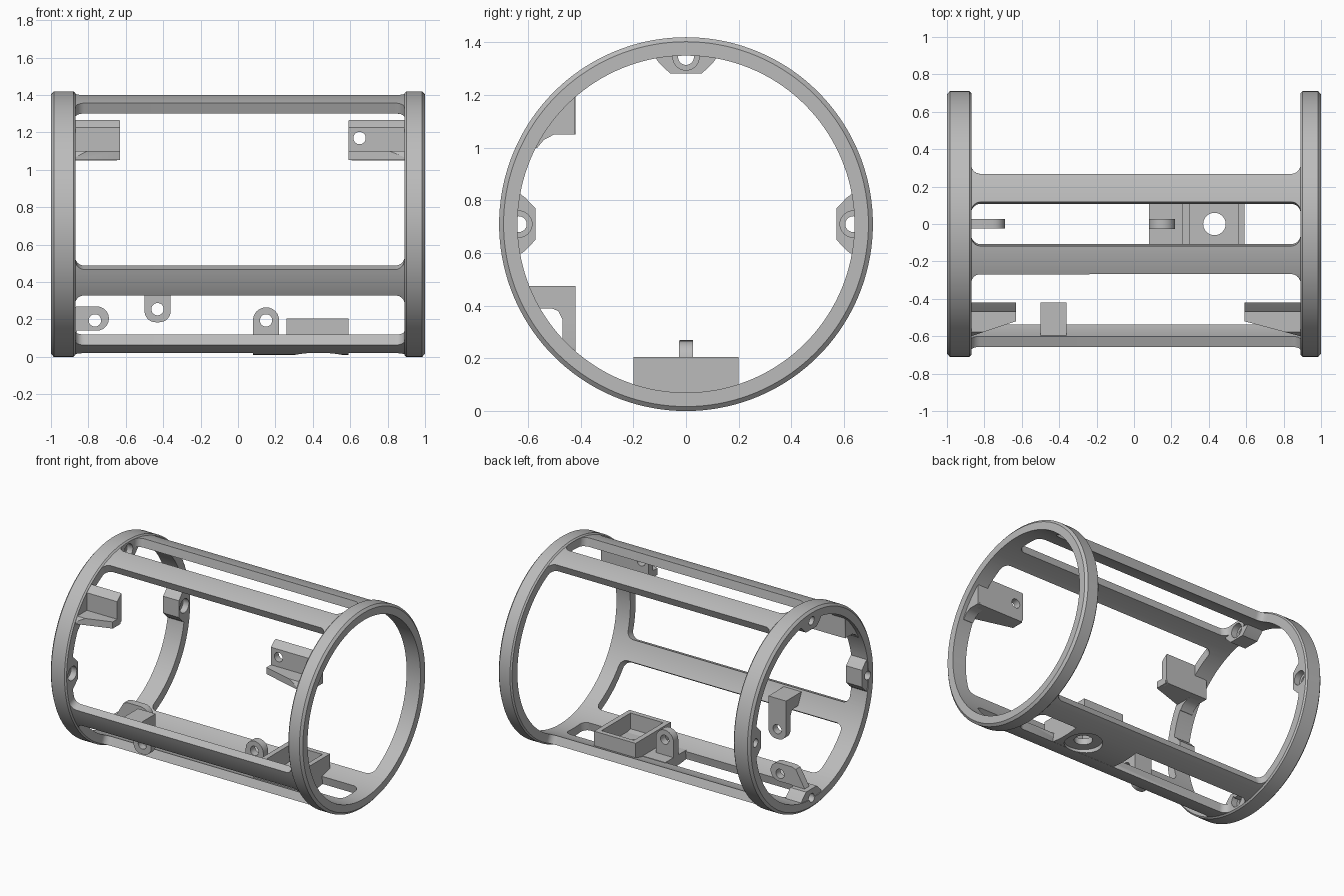
import bpy, bmesh
from math import sin, cos, pi, radians, sqrt

if "Cube" in bpy.data.objects:
    bpy.data.objects.remove(bpy.data.objects["Cube"], do_unlink=True)

CZ = 0.71                    # height of the tube axis
R_OUT, R_IN = 0.70, 0.64     # bar shell radii
XL, XR = -0.87, 0.89         # inner faces of the two end rings

grey = bpy.data.materials.new("light_grey")
grey.use_nodes = True
grey.diffuse_color = (0.5, 0.5, 0.5, 1)
grey.node_tree.nodes["Principled BSDF"].inputs["Base Color"].default_value = (0.5, 0.5, 0.5, 1)


def finish(name, bm):
    bmesh.ops.recalc_face_normals(bm, faces=bm.faces)
    me = bpy.data.meshes.new(name)
    bm.to_mesh(me)
    bm.free()
    me.materials.append(grey)
    ob = bpy.data.objects.new(name, me)
    bpy.context.collection.objects.link(ob)
    return ob


def loft(name, loops, closed=False):
    """Skin a row of equal-length vertex loops."""
    bm = bmesh.new()
    rows = [[bm.verts.new(p) for p in loop] for loop in loops]
    n = len(rows[0])
    for i in range(len(rows) - (not closed)):
        a, b = rows[i], rows[(i + 1) % len(rows)]
        for j in range(n):
            k = (j + 1) % n
            bm.faces.new((a[j], a[k], b[k], b[j]))
    if not closed:
        bm.faces.new(rows[0])
        bm.faces.new(rows[-1])
    return finish(name, bm)


def prism(name, pts, lo, hi, axis):
    """Extrude a flat outline along x, y or z."""
    place = {"x": lambda p, d: (d, p[0], p[1]),
             "y": lambda p, d: (p[0], d, p[1]),
             "z": lambda p, d: (p[0], p[1], d)}[axis]
    return loft(name, [[place(p, d) for p in pts] for d in (lo, hi)])


def arc(c, r, a0, a1, n=12):
    return [(c[0] + r * cos(radians(a0 + (a1 - a0) * i / n)),
             c[1] + r * sin(radians(a0 + (a1 - a0) * i / n))) for i in range(n + 1)]


def rounded(x0, x1, z0, z1, r):
    return (arc((x1 - r, z1 - r), r, 0, 90, 6) + arc((x0 + r, z1 - r), r, 90, 180, 6)
            + arc((x0 + r, z0 + r), r, 180, 270, 6) + arc((x1 - r, z0 + r), r, 270, 360, 6))


def box(name, x0, x1, y0, y1, z0, z1):
    return prism(name, [(x0, y0), (x1, y0), (x1, y1), (x0, y1)], z0, z1, "z")


def rod(c, r, lo, hi, axis, n=40):
    return prism("cutter", arc(c, r, 0, 360, n)[:-1], lo, hi, axis)


def boolean(ob, tool, op="DIFFERENCE", keep=False):
    m = ob.modifiers.new("cut", "BOOLEAN")
    m.operation, m.object, m.solver = op, tool, "EXACT"
    bpy.context.view_layer.objects.active = ob
    bpy.ops.object.modifier_apply(modifier=m.name)
    if not keep:
        bpy.data.objects.remove(tool, do_unlink=True)


def polar(x, r, a):
    """Point on the tube; the angle runs from the top towards the back."""
    return (x, r * sin(a), CZ + r * cos(a))


# Tube shell with a raised chamfered band at each end
profile = [(-1, R_IN), (-1, 0.693), (-0.985, 0.71), (-0.88, 0.71), (XL, R_OUT),
           (XR, R_OUT), (0.9, 0.71), (0.985, 0.71), (1, 0.693), (1, R_IN)]
SEG = 144
shell = loft("cage_shell", [[polar(x, r, 2 * pi * i / SEG) for x, r in profile]
                            for i in range(SEG)], closed=True)


# Rounded windows that leave five long bars
def window(a0, a1, r=0.05):
    a0, a1 = radians(a0), radians(a1)
    c = r / 0.67
    mid = int((a1 - a0) / 0.06) + 1
    steps = [c * (1 - cos(pi / 2 * i / 7)) for i in range(8)]
    angles = ([a0 + s for s in steps]
              + [a0 + c + (a1 - a0 - 2 * c) * i / mid for i in range(1, mid)]
              + [a1 - s for s in reversed(steps)])
    loops = []
    for a in angles:
        t = max(0, 1 - min(a - a0, a1 - a) / c)
        inset = r * (1 - sqrt(max(0, 1 - t * t)))
        l, h = XL + inset, XR - inset
        loops.append([polar(l, 0.55, a), polar(h, 0.55, a), polar(h, 0.8, a), polar(l, 0.8, a)])
    return loft("cutter", loops)


for span in ((-9.7, 9.7), (22.5, 157.5), (170.3, 189.7), (202.5, 237), (249.7, 337.5)):
    boolean(shell, window(*span))

# Four screw bosses on the right-hand ring
for side, turn in (("top", 0), ("back", 90), ("bottom", 180), ("front", 270)):
    a = radians(turn)
    spot = lambda u, r: (u * cos(a) + r * sin(a), CZ - u * sin(a) + r * cos(a))
    boss = prism(side + "_screw_boss",
                 [spot(-0.13, 0.65), spot(-0.1, 0.61), spot(-0.06, 0.572),
                  spot(0.06, 0.572), spot(0.1, 0.61), spot(0.13, 0.65)], -0.995, XL, "x")
    for r, lo, hi in ((0.03, -1.1, -0.8), (0.05, -0.915, -0.8)):
        hole = rod(spot(0, 0.635), r, lo, hi, "x")
        boolean(boss, hole, keep=True)
        boolean(shell, hole)

# Upper front brackets: plate, sloping shelf and web into the ring
for side, s, tip, ring in (("right", -1, 0.63, 0.87), ("left", 1, 0.59, 0.89)):
    x = lambda *v: sorted(s * k for k in v)
    plate = prism(side + "_bracket_plate", rounded(*x(tip, 0.96), 1.05, 1.28, 0.025),
                  -0.47, -0.42, "y")
    shelf = prism(side + "_bracket_shelf",
                  [(s * tip, -0.43), (s * tip, -0.52), (s * ring, -0.6),
                   (s * 0.96, -0.6), (s * 0.96, -0.43)], 1.052, 1.1, "z")
    web = prism(side + "_bracket_web",
                [(-0.421, 1.051), (-0.421, 1.22), (-0.40, 1.26), (-0.37, 1.29), (-0.5, 1.29),
                 (-0.62, 1.1), (-0.6, 0.99), (-0.565, 1.0), (-0.54, 1.03), (-0.5, 1.051)],
                *x(ring, 0.97), "x")
    for part in (plate, shelf, web):
        boolean(part, rod((0, CZ), 0.698, -1.2, 1.2, "x", SEG), "INTERSECT")
    if s > 0:
        boolean(plate, rod((0.65, 1.17), 0.033, -0.6, -0.3, "y"))

# Hanging tab on the front bar
arm = prism("hanging_tab_arm",
            [(-0.62, 0.39), (-0.51, 0.39), (-0.485, 0.38), (-0.47, 0.35), (-0.42, 0.35),
             (-0.42, 0.475), (-0.62, 0.475)], -0.5, -0.36, "x")
boolean(arm, rod((0, CZ), 0.67, -1.2, 1.2, "x", SEG), "INTERSECT")
leg = prism("hanging_tab_leg",
            [(-0.36, 0.36), (-0.5, 0.36)] + arc((-0.44, 0.245), 0.06, 180, 270, 6)
            + arc((-0.42, 0.245), 0.06, 270, 360, 6), -0.47, -0.42, "y")
boolean(leg, rod((-0.43, 0.255), 0.033, -0.6, -0.3, "y"))

# Lower tab reaching in from the right-hand ring
tab = prism("ring_tab", [(-0.96, 0.1), (-0.87, 0.1), (-0.86, 0.14)]
            + arc((-0.755, 0.205), 0.065, -90, 90) + [(-0.86, 0.27), (-0.89, 0.26), (-0.96, 0.14)],
            -0.025, 0.027, "y")
boolean(tab, rod((-0.765, 0.195), 0.033, -0.1, 0.1, "y"))

# Upright tab on the tray
lug = prism("tray_tab", [(0.08, 0.06), (0.22, 0.06)] + arc((0.15, 0.195), 0.07, 0, 180),
            -0.027, 0.027, "y")
boolean(lug, rod((0.15, 0.195), 0.033, -0.1, 0.1, "y"))

# Tray: floor filling the bottom slot, and a walled frame
floor = prism("tray_floor", arc((0, CZ), 0.699, 260, 280) + [(0.12, 0.085), (-0.12, 0.085)],
              0.08, 0.59, "x")
wall_outline = arc((0, CZ), 0.67, 252.6, 287.4) + [(0.2, 0.205), (-0.2, 0.205)]
walls = prism("tray_walls", wall_outline, 0.26, 0.59, "x")
boolean(walls, box("cutter", 0.297, 0.555, -0.165, 0.165, 0, 0.4))
for r, lo, hi in ((0.06, -0.2, 0.15), (0.125, -0.2, 0.04)):
    hole = prism("cutter", arc((0.43, 0), r, 0, 360, 48)[:-1], lo, hi, "z")
    boolean(floor, hole, keep=True)
    boolean(shell, hole, keep=r > 0.1)
    if r > 0.1:
        boolean(walls, hole)

# Smooth curved faces, keep hard edges
for ob in list(bpy.context.collection.objects):
    if ob.type == "MESH" and ob.data.materials and ob.data.materials[0] == grey:
        bpy.ops.object.select_all(action="DESELECT")
        ob.select_set(True)
        bpy.context.view_layer.objects.active = ob
        bpy.ops.object.shade_smooth_by_angle(angle=radians(30))
